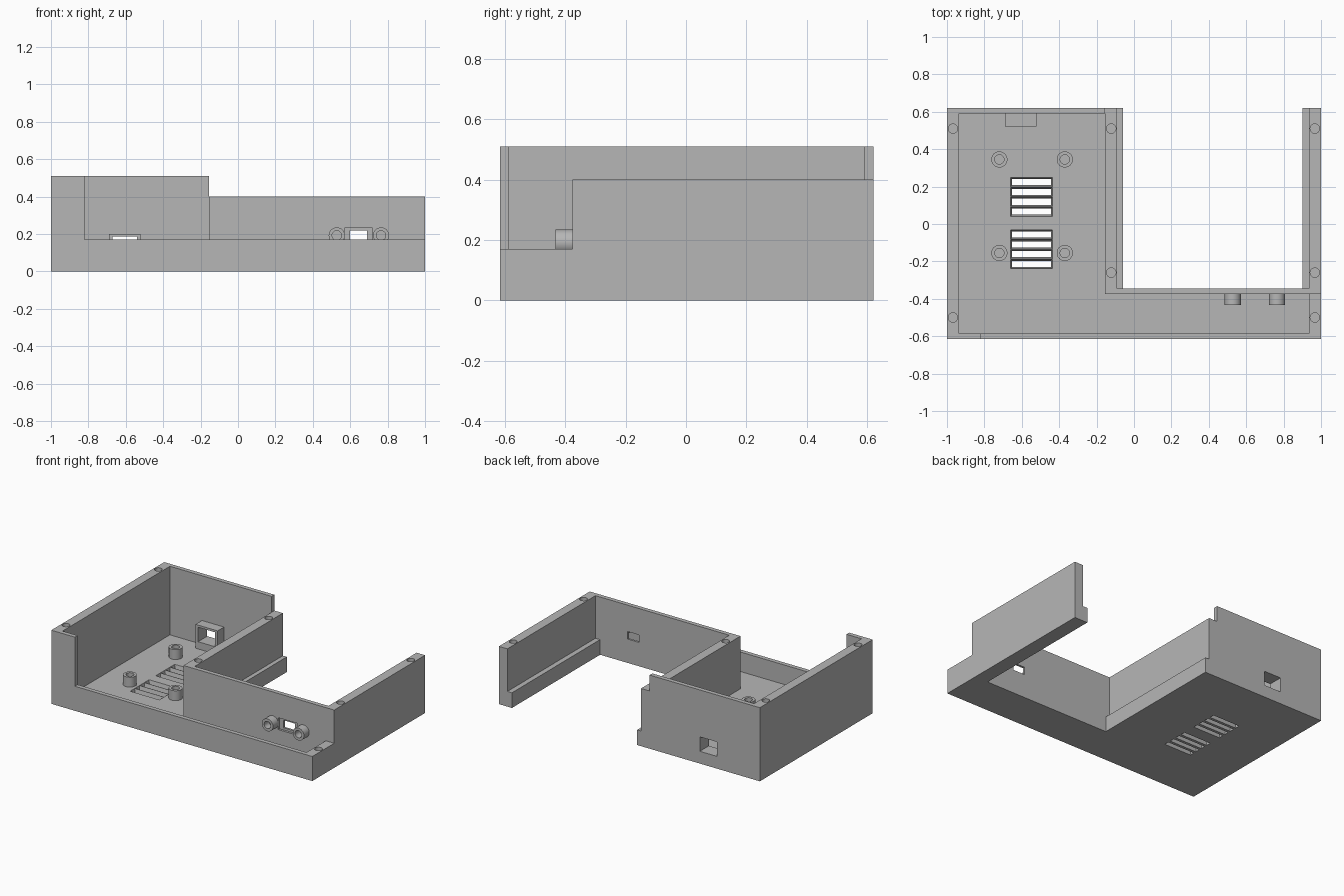
import bpy, bmesh
from mathutils import Matrix, Vector

if "Cube" in bpy.data.objects:
    bpy.data.objects.remove(bpy.data.objects["Cube"], do_unlink=True)

grey = bpy.data.materials.new("plain grey")
grey.use_nodes = True
GREY = (0.47, 0.47, 0.47, 1)
grey.diffuse_color = GREY
grey.node_tree.nodes["Principled BSDF"].inputs["Base Color"].default_value = GREY

# Main dimensions
FRONT, BACK = -0.615, 0.62
TALL, MID, LOW = 0.51, 0.40, 0.17
FLOOR = 0.035
SIDE = 0.065            # side wall thickness
THIN = 0.03             # front and back wall thickness
STEP = -0.375           # face of the recessed front wall
INNER = -0.155          # inner wall, compartment side


def finish(name, bm):
    mesh = bpy.data.meshes.new(name)
    bmesh.ops.recalc_face_normals(bm, faces=bm.faces)
    bm.to_mesh(mesh)
    bm.free()
    mesh.materials.append(grey)
    obj = bpy.data.objects.new(name, mesh)
    bpy.context.collection.objects.link(obj)
    return obj


def box(name, x, y, z):
    bm = bmesh.new()
    bmesh.ops.create_cube(bm, size=1)
    for v in bm.verts:
        v.co = Vector([r[0] if c < 0 else r[1] for c, r in zip(v.co, (x, y, z))])
    return finish(name, bm)


def cylinder(name, start, radius, length, axis="Z"):
    bm = bmesh.new()
    turn = Matrix.Rotation(1.5707963, 4, "X") if axis == "Y" else Matrix()
    mat = Matrix.Translation(start) @ turn @ Matrix.Translation((0, 0, length / 2))
    bmesh.ops.create_cone(bm, cap_ends=True, segments=32, radius1=radius,
                          radius2=radius, depth=length, matrix=mat)
    return finish(name, bm)


def combine(target, tool, operation="DIFFERENCE"):
    mod = target.modifiers.new("combine", "BOOLEAN")
    mod.operation = operation
    mod.solver = "EXACT"
    mod.object = tool
    bpy.context.view_layer.objects.active = target
    bpy.ops.object.modifier_apply(modifier=mod.name)
    bpy.data.objects.remove(tool, do_unlink=True)


def smooth(obj):
    bpy.ops.object.select_all(action="DESELECT")
    obj.select_set(True)
    bpy.context.view_layer.objects.active = obj
    bpy.ops.object.shade_smooth_by_angle(angle=0.6)


# Tray shell: floor, walls and rails merged into one body
shell = box("tray_shell", (-1, INNER + SIDE), (FRONT, BACK), (0, FLOOR))
walls = [
    ("front_floor", (-0.5, 1), (FRONT, STEP + THIN), (0, FLOOR)),
    ("left_wall", (-1, -1 + SIDE), (FRONT, BACK), (0, TALL)),
    ("back_wall", (-1, INNER), (BACK - THIN, BACK), (0, TALL)),
    ("front_lip", (-1, 1), (FRONT, FRONT + THIN), (0, LOW)),
    ("front_corner", (-1, -0.82), (FRONT, FRONT + THIN), (0, TALL)),
    ("inner_wall", (INNER, INNER + SIDE), (STEP, BACK), (0, MID)),
    ("recessed_wall", (INNER, 1), (STEP, STEP + THIN), (0, MID)),
    ("right_lip", (1 - SIDE, 1), (FRONT, STEP + THIN), (0, LOW)),
    ("right_wall", (1 - SIDE, 1), (STEP, BACK), (0, MID)),
    ("inner_rail", (INNER + 0.03, -0.06), (STEP + 0.01, BACK), (0, 0.105)),
    ("right_rail", (0.90, 0.97), (STEP + 0.01, BACK), (0, 0.105)),
]
for part in walls:
    combine(shell, box(*part), "UNION")

# Screw holes in the wall tops
for x, y, top in [(-0.968, 0.51, TALL), (-0.968, -0.5, TALL),
                  (-0.122, 0.51, MID), (-0.122, -0.26, MID),
                  (0.967, 0.51, MID), (0.967, -0.26, MID), (0.967, -0.5, LOW)]:
    combine(shell, cylinder("screw_hole", (x, y, top - 0.1), 0.025, 0.15))

# Floor vents: slots that narrow towards the underside
PITCH = 0.0525
for start in (0.04, -0.24):
    for i in range(4):
        mid = start + PITCH * (i + 0.5)
        slot = box("vent_slot", (-0.66, -0.435), (mid - 0.0255, mid + 0.0255),
                   (-0.01, FLOOR + 0.002))
        for v in slot.data.vertices:
            if v.co.z < 0:
                v.co.y = mid + (v.co.y - mid) * 0.55
                v.co.x = -0.5475 + (v.co.x + 0.5475) * 0.9
        combine(shell, slot)

# Socket housing on the back wall, open right through
PORT = ((-0.67, -0.54), (0.4, 0.7), (0.085, 0.185))
housing = box("socket_housing", (-0.69, -0.52), (0.52, BACK - THIN), (FLOOR, 0.2))
for target in (housing, shell):
    combine(target, box("port_cutter", *PORT))

# Small port in the recessed wall with a shallow surround
combine(shell, box("port_surround", (0.57, 0.72), (STEP - 0.02, STEP + 0.015), (0.15, 0.232)))
combine(shell, box("port_opening", (0.60, 0.69), (STEP - 0.02, STEP + 0.06), (0.165, 0.217)))

# Screw bosses either side of the small port
for side, x in (("right", 0.528), ("left", 0.765)):
    boss = cylinder(side + "_port_boss", (x, STEP, 0.192), 0.043, 0.057, "Y")
    combine(boss, cylinder("boss_hole", (x, STEP - 0.005, 0.192), 0.025, 0.1, "Y"))
    smooth(boss)

# Board standoffs on the floor
for row, y in (("back", 0.345), ("front", -0.155)):
    for side, x in (("right", -0.72), ("left", -0.37)):
        post = cylinder(f"{row}_{side}_standoff", (x, y, FLOOR), 0.043, 0.068)
        combine(post, cylinder("post_hole", (x, y, FLOOR + 0.005), 0.025, 0.1))
        smooth(post)

smooth(shell)
